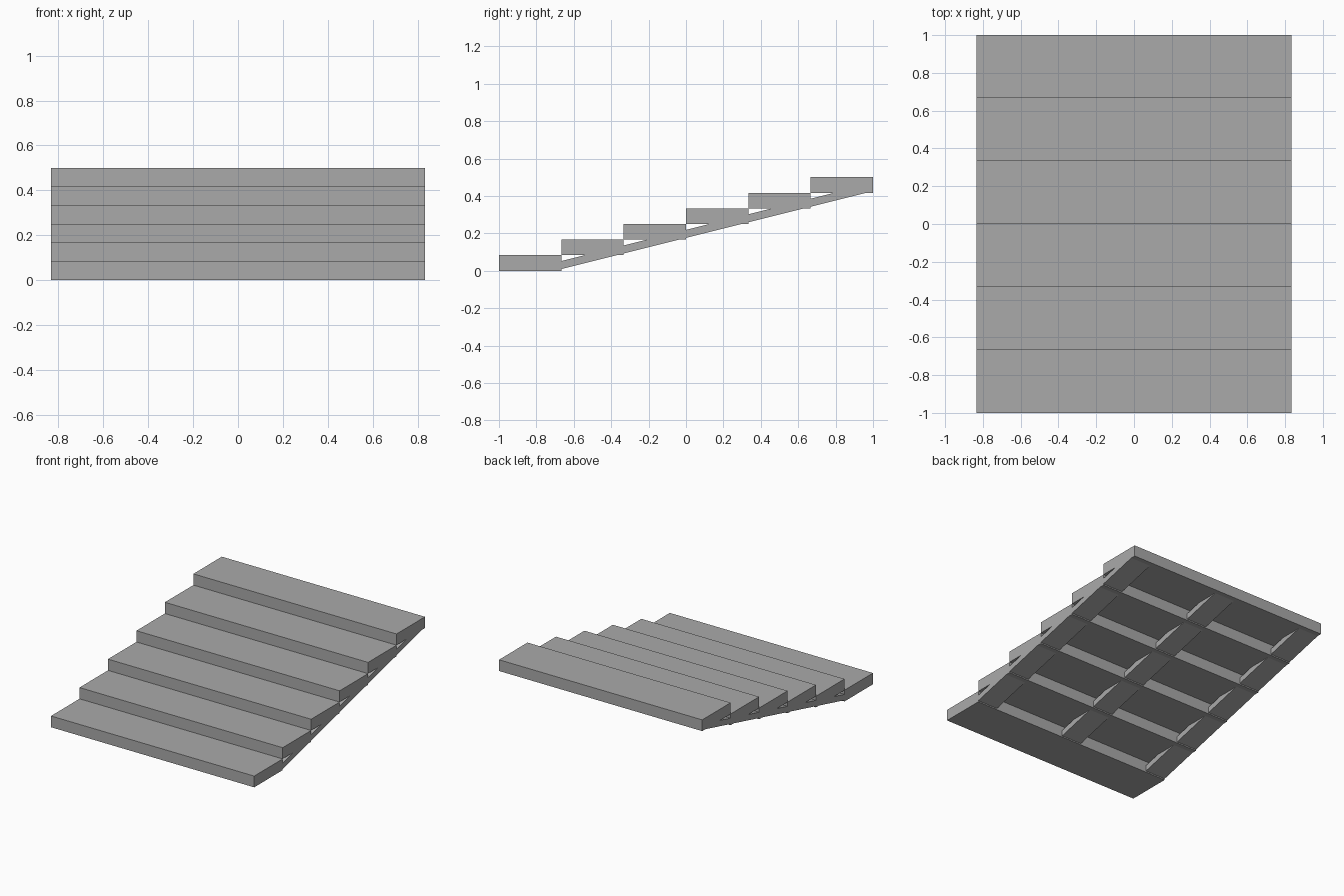
import bpy
import bmesh

cube = bpy.data.objects.get("Cube")
if cube:
    bpy.data.objects.remove(cube, do_unlink=True)

STEPS = 6
RUN = 2 / STEPS
RISE = 0.5 / STEPS
HALF_WIDTH = 0.833
STRINGER_WIDTH = 0.167

grey = bpy.data.materials.new("plain grey")
grey.use_nodes = True
colour = (0.4, 0.4, 0.4, 1)
grey.diffuse_color = colour
grey.node_tree.nodes["Principled BSDF"].inputs["Base Color"].default_value = colour


def extrude_profile(name, profile, x0, x1):
    """Sweep a closed (y, z) profile along x."""
    bm = bmesh.new()
    face = bm.faces.new([bm.verts.new((x0, y, z)) for y, z in profile])
    swept = bmesh.ops.extrude_face_region(bm, geom=[face])["geom"]
    verts = [v for v in swept if isinstance(v, bmesh.types.BMVert)]
    bmesh.ops.translate(bm, verts=verts, vec=(x1 - x0, 0, 0))
    bmesh.ops.recalc_face_normals(bm, faces=bm.faces)
    mesh = bpy.data.meshes.new(name)
    bm.to_mesh(mesh)
    bm.free()
    mesh.materials.append(grey)
    obj = bpy.data.objects.new(name, mesh)
    bpy.context.collection.objects.link(obj)
    return obj


# Solid treads, each one rise higher than the last
for i in range(STEPS):
    y, z = -1 + i * RUN, i * RISE
    profile = [(y, z), (y + RUN, z), (y + RUN, z + RISE), (y, z + RISE)]
    extrude_profile(f"step_{i + 1}", profile, -HALF_WIDTH, HALF_WIDTH)

# Sloping beams under the treads: both sides and the middle
start, end = -1 + RUN, 1
climb = (STEPS - 1) * RISE
low, high = 0.009, 0.052
beam = [(start, low), (end, climb + low), (end, climb + high), (start, high)]
side = HALF_WIDTH - STRINGER_WIDTH / 2
for name, x in (("right", -side), ("middle", 0), ("left", side)):
    extrude_profile(f"{name}_stringer", beam, x - STRINGER_WIDTH / 2, x + STRINGER_WIDTH / 2)
